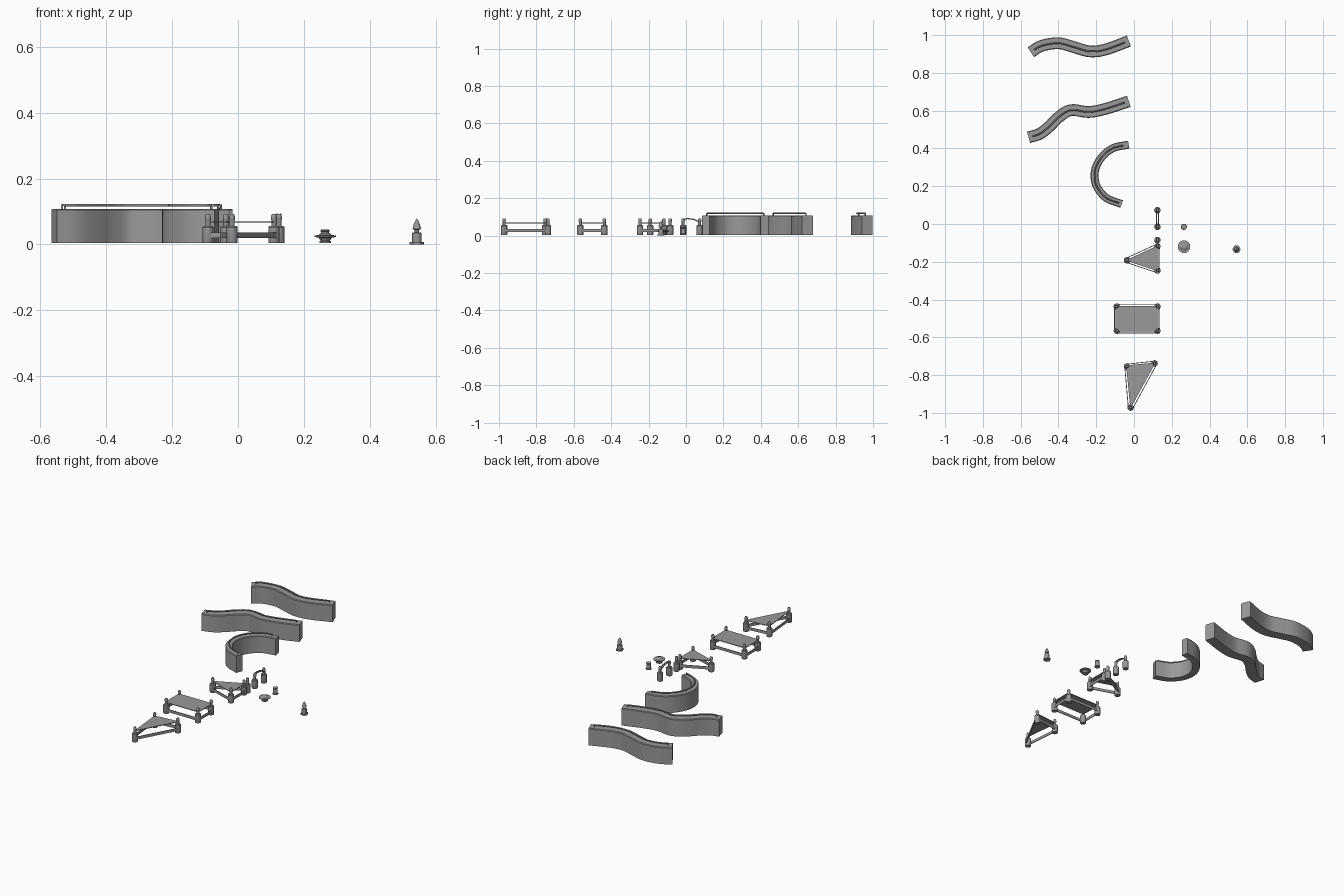
import bpy, bmesh, math
from mathutils import Vector

if "Cube" in bpy.data.objects:
    bpy.data.objects.remove(bpy.data.objects["Cube"])

GREY = bpy.data.materials.new("dark_grey")
GREY.diffuse_color = (.32, .32, .32, 1)
GREY.use_nodes = True
GREY.node_tree.nodes["Principled BSDF"].inputs["Base Color"].default_value = GREY.diffuse_color


def finish(name, bm, angle=35):
    bmesh.ops.recalc_face_normals(bm, faces=bm.faces)
    me = bpy.data.meshes.new(name)
    bm.to_mesh(me)
    bm.free()
    me.materials.append(GREY)
    ob = bpy.data.objects.new(name, me)
    bpy.context.collection.objects.link(ob)
    bpy.context.view_layer.objects.active = ob
    ob.select_set(True)
    bpy.ops.object.shade_smooth_by_angle(angle=math.radians(angle))
    ob.select_set(False)
    return ob


def lathe(name, x, y, profile, n=20):
    # stacked rings (radius, height), capped at both ends
    bm = bmesh.new()
    rings = [[bm.verts.new((x + r * math.cos(2 * math.pi * i / n),
                            y + r * math.sin(2 * math.pi * i / n), z))
              for i in range(n)] for r, z in profile]
    for a, b in zip(rings, rings[1:]):
        for i in range(n):
            j = (i + 1) % n
            bm.faces.new((a[i], a[j], b[j], b[i]))
    bm.faces.new(rings[0][::-1])
    bm.faces.new(rings[-1])
    return finish(name, bm)


def smooth_path(pts, steps=5):
    # Catmull-Rom through the given points
    p = [Vector(q) for q in pts]
    p = [2 * p[0] - p[1]] + p + [2 * p[-1] - p[-2]]
    out = []
    for a, b, c, d in zip(p, p[1:], p[2:], p[3:]):
        for s in range(steps):
            t = s / steps
            out.append(0.5 * (2 * b + (c - a) * t + (2 * a - 5 * b + 4 * c - d) * t * t
                              + (3 * b - a - 3 * c + d) * t ** 3))
    return out + [p[-2]]


def sweep(name, path, section):
    # carry a (sideways, height) section along a plan path
    bm = bmesh.new()
    rings = []
    for i, q in enumerate(path):
        t = (path[min(i + 1, len(path) - 1)] - path[max(i - 1, 0)]).normalized()
        side = Vector((-t.y, t.x))
        rings.append([bm.verts.new((q.x + side.x * s, q.y + side.y * s, z)) for s, z in section])
    m = len(section)
    for a, b in zip(rings, rings[1:]):
        for k in range(m):
            bm.faces.new((a[k], a[(k + 1) % m], b[(k + 1) % m], b[k]))
    bm.faces.new(rings[0])
    bm.faces.new(rings[-1][::-1])
    return finish(name, bm)


def prism(name, pts, z0, z1):
    bm = bmesh.new()
    f = bm.faces.new([bm.verts.new((x, y, z0)) for x, y in pts])
    top = bmesh.ops.extrude_face_region(bm, geom=[f])["geom"]
    bmesh.ops.translate(bm, vec=(0, 0, z1 - z0),
                        verts=[g for g in top if isinstance(g, bmesh.types.BMVert)])
    # close the underside left open by the extrusion
    low = [e for e in bm.edges if e.is_boundary]
    if low:
        bmesh.ops.holes_fill(bm, edges=low)
    return finish(name, bm)


def tube(name, pts, r):
    cu = bpy.data.curves.new(name, "CURVE")
    cu.dimensions = "3D"
    cu.bevel_depth = r
    cu.bevel_resolution = 2
    cu.use_fill_caps = True
    cu.materials.append(GREY)
    sp = cu.splines.new("POLY")
    sp.points.add(len(pts) - 1)
    for p, q in zip(sp.points, pts):
        p.co = (*q, 1)
    ob = bpy.data.objects.new(name, cu)
    bpy.context.collection.objects.link(ob)


# Curved lane walls, each with a raised rail along the top
walls = {
    "upper_wall": (0.031, [(-.546, .909), (-.49, .943), (-.40, .957), (-.32, .937),
                           (-.235, .914), (-.15, .924), (-.027, .969)]),
    "middle_wall": (0.031, [(-.558, .459), (-.50, .477), (-.45, .515), (-.397, .567),
                            (-.333, .603), (-.24, .593), (-.15, .610), (-.027, .650)]),
    "arc_wall": (0.021, [(-.028, .420), (-.106, .404), (-.164, .362), (-.2, .305),
                         (-.209, .25), (-.194, .193), (-.145, .137), (-.065, .106)]),
}
for name, (h, pts) in walls.items():
    path = smooth_path(pts)
    b = 0.004
    sweep(name, path, [(-h, .004), (h, .004), (h, .108 - b), (h - b, .108), (b - h, .108), (-h, .108 - b)])
    inner = path[2:-1]
    rail = [(q.x, q.y, .119) for q in inner]
    tube(name + "_rail", [(*rail[0][:2], .10)] + rail + [(*rail[-1][:2], .10)], .004)

# Round posts
POST = [(.016, .004), (.017, .006), (.017, .052), (.014, .056), (.008, .056), (.008, .074),
        (.009, .076), (.009, .085), (.006, .092)]


def post(name, x, y):
    lathe(name, x, y, POST)


# Post groups: thin top plate with an elastic band around the bases
groups = {
    "small_triangle": [(-.037, -.192), (.124, -.246), (.124, -.118)],
    "rectangle": [(-.091, -.565), (.124, -.565), (.124, -.437), (-.091, -.437)],
    "long_triangle": [(-.018, -.972), (.109, -.738), (-.037, -.754)],
}
for name, pts in groups.items():
    for i, (x, y) in enumerate(pts):
        post(f"{name}_post_{i + 1}", x, y)
    c = sum((Vector(p) for p in pts), Vector((0, 0))) / len(pts)
    plate = [Vector(p) + (Vector(p) - c).normalized() * .007 for p in pts]
    prism(name + "_plate", plate, .066, .070)
    for i, p in enumerate(pts):
        a, q = Vector(p), Vector(pts[(i + 1) % len(pts)])
        d = (q - a).normalized()
        out = Vector((d.y, -d.x))
        strip = [a + out * .010, q + out * .010, q + out * .014, a + out * .014]
        prism(f"{name}_band_{i + 1}", strip, .019, .036)

# Gate: two posts joined by an arched arm, plus a lone post
post("gate_post_back", .124, .073)
post("gate_post_front", .124, -.015)
post("lone_post", .124, -.085)
arm = [(-.015, .088), (.01, .091), (.04, .087), (.062, .078), (.073, .066)]
for side, x in (("left", .119), ("right", .129)):
    tube(f"gate_arm_{side}", [(x, y, z) for y, z in arm], .003)

# Small round peg
lathe("peg", .264, -.015, [(.016, .004), (.016, .009), (.013, .011), (.012, .038),
                           (.014, .040), (.014, .044), (.010, .045)])

# Flared disc bumper
lathe("disc_bumper", .265, -.12, [(.018, .004), (.018, .009), (.014, .011), (.020, .020), (.033, .023),
                                  (.033, .027), (.019, .029), (.014, .034), (.009, .035)], 28)

# Spiked pin on a hexagonal foot
lathe("pin_foot", .543, -.134, [(.022, 0), (.022, .008)], 6)
lathe("pin", .543, -.134, [(.014, .006), (.014, .035), (.007, .037), (.007, .044),
                           (.013, .047), (.010, .060), (.005, .071), (.001, .078)])
